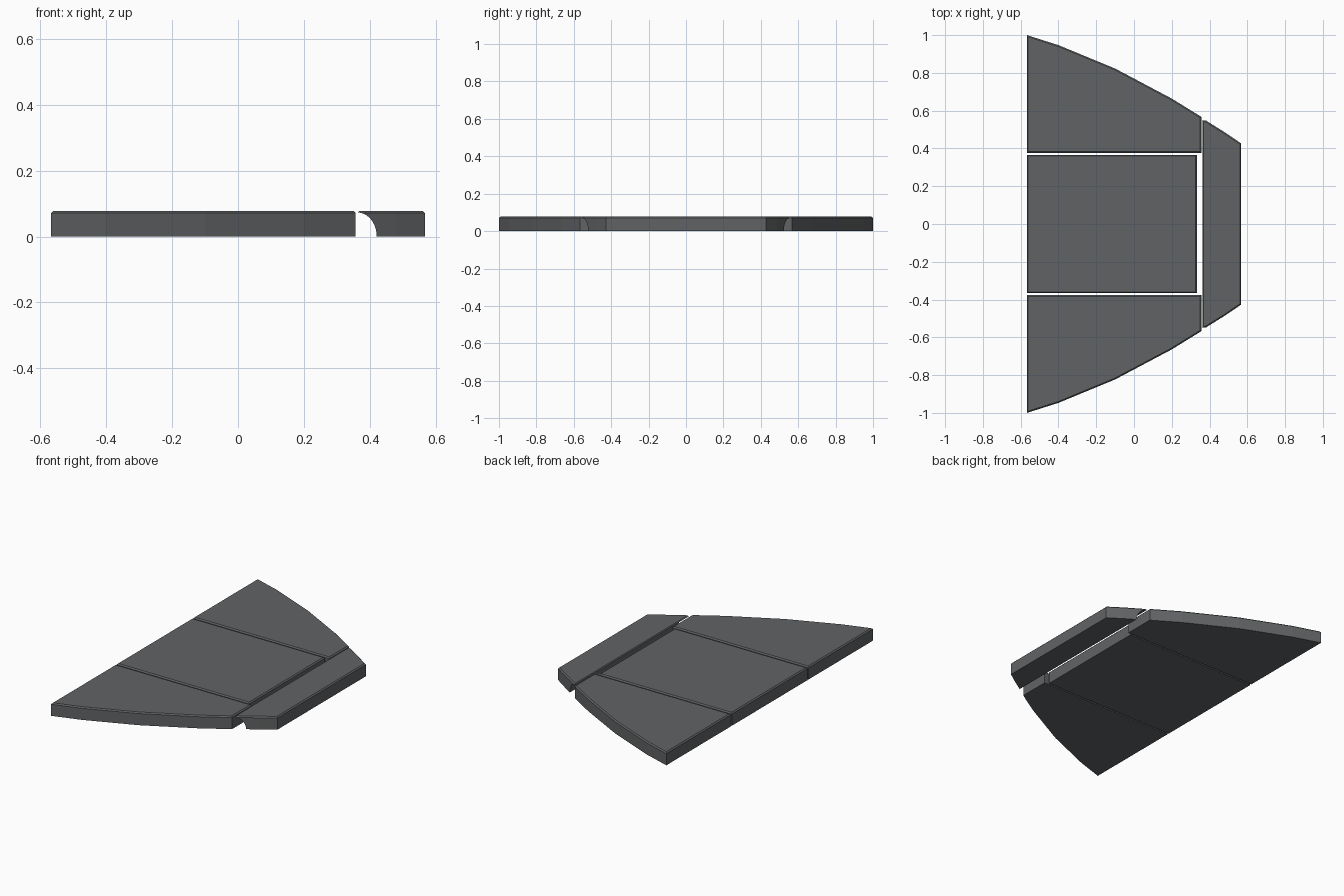
import bpy, bmesh, math

if "Cube" in bpy.data.objects:
    bpy.data.objects.remove(bpy.data.objects["Cube"])

H = 0.078       # plate thickness
CH = 0.007      # chamfer around the top rim

# Dark slate grey
slate = bpy.data.materials.new("dark_slate")
slate.diffuse_color = (0.118, 0.124, 0.128, 1)
slate.use_nodes = True
slate.node_tree.nodes["Principled BSDF"].inputs["Base Color"].default_value = slate.diffuse_color


def plate(name, outline, z0=0.0, height=H, chamfer=CH):
    """Extruded flat outline with a single-facet chamfer on its top rim."""
    bm = bmesh.new()
    base = bm.faces.new([bm.verts.new((x, y, z0)) for x, y in outline])
    bm.normal_update()
    geom = bmesh.ops.extrude_face_region(bm, geom=[base], use_keep_orig=True)["geom"]
    bmesh.ops.translate(bm, vec=(0, 0, height),
                        verts=[g for g in geom if isinstance(g, bmesh.types.BMVert)])
    bmesh.ops.recalc_face_normals(bm, faces=bm.faces)
    rim = [e for e in bm.edges if all(v.co.z > z0 + height - 1e-5 for v in e.verts)]
    bmesh.ops.bevel(bm, geom=rim, offset=chamfer, segments=1, profile=0.5,
                    affect='EDGES')
    bmesh.ops.recalc_face_normals(bm, faces=bm.faces)
    me = bpy.data.meshes.new(name)
    bm.to_mesh(me)
    bm.free()
    me.materials.append(slate)
    ob = bpy.data.objects.new(name, me)
    bpy.context.collection.objects.link(ob)
    return ob


# Middle panel
plate("middle_panel", [(-0.567, -0.366), (0.333, -0.366), (0.333, 0.366), (-0.567, 0.366)])

# Side panels with a faceted curved outer edge
side = [(-0.567, 0.376), (0.357, 0.376), (0.357, 0.567), (0.20, 0.664),
        (-0.10, 0.823), (-0.40, 0.947), (-0.567, 1.0)]
for name, s in (("back_panel", 1), ("front_panel", -1)):
    plate(name, [(x, s * y) for x, y in side])

# Narrow end flap
half = [(0.362, 0.552), (0.382, 0.547), (0.48, 0.486), (0.567, 0.427)]
flap = plate("end_flap", [(x, -y) for x, y in half] + [(x, y) for x, y in reversed(half)])

# Concave cove along the flap's inner edge
bpy.ops.mesh.primitive_cylinder_add(vertices=48, radius=1, depth=2,
                                    location=(0.362, 0, 0),
                                    rotation=(math.pi / 2, 0, 0))
cutter = bpy.context.object
cutter.name = "cove_cutter"
# Local axes: x = width, y = height, z = length
cutter.scale = (0.059, 0.073, 1)
cutter.data.materials.append(slate)
cutter.hide_render = True
cutter.hide_set(True)
mod = flap.modifiers.new("cove", 'BOOLEAN')
mod.operation = 'DIFFERENCE'
mod.solver = 'EXACT'
mod.object = cutter
